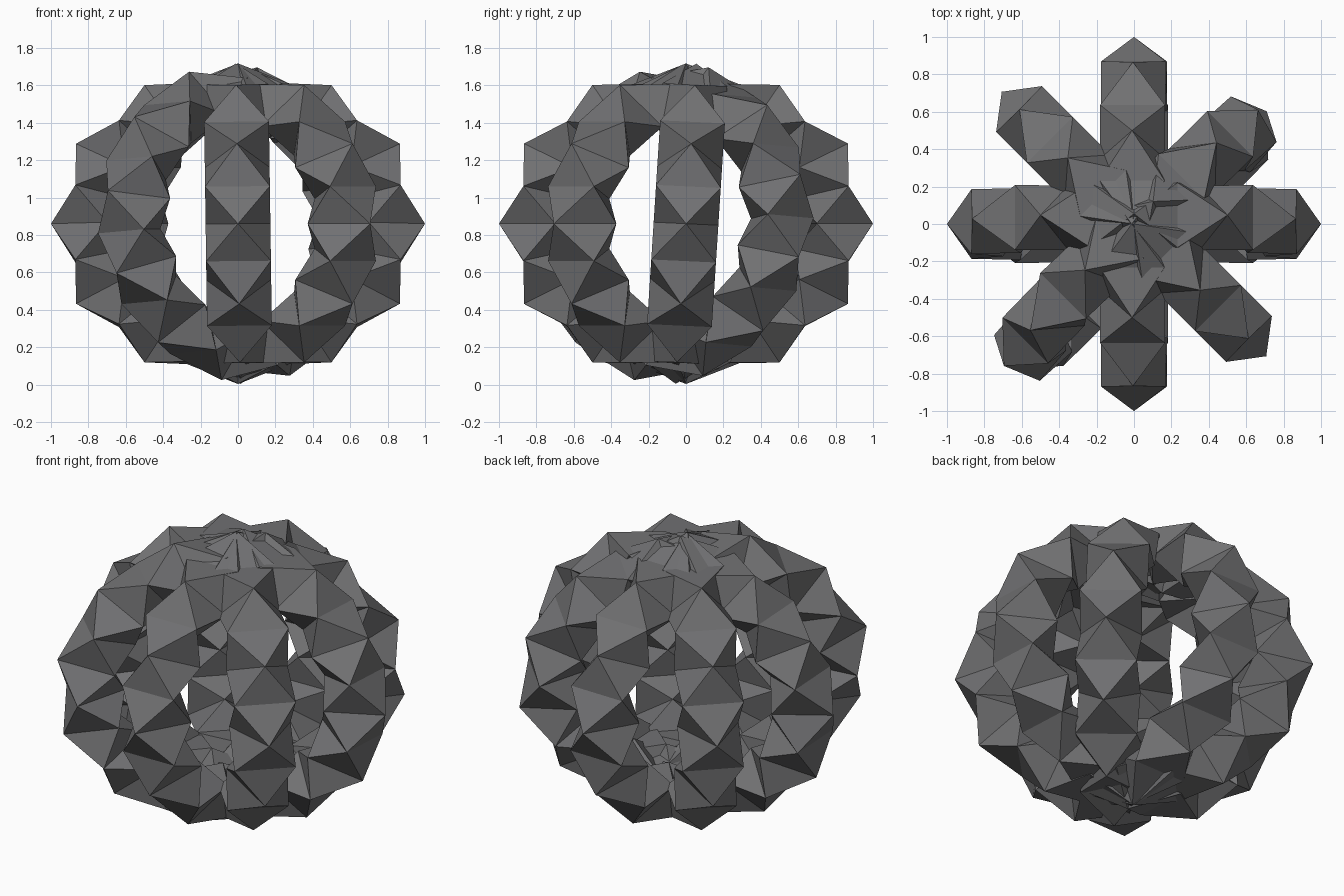
import bpy, bmesh, math
from mathutils import Matrix, Vector

if "Cube" in bpy.data.objects:
    bpy.data.objects.remove(bpy.data.objects["Cube"])

STEPS = 24            # sections around each ring
R, TUBE = 0.8, 0.2    # ring radius and triangular section radius
SQUASH = 0.857        # rings are slightly flattened in height
CENTRE_Z = 0.86

grey = bpy.data.materials.new("dark grey")
grey.diffuse_color = (0.165, 0.165, 0.17, 1)
grey.use_nodes = True
grey.node_tree.nodes["Principled BSDF"].inputs["Base Color"].default_value = grey.diffuse_color


def ring(name, heading, tilt=0.0, spin=0.0, shift=(0, 0)):
    """Upright ring of alternating triangle sections (an antiprism chain)."""
    bm = bmesh.new()
    rows = []
    for i in range(STEPS):
        t = math.tau * i / STEPS + math.radians(spin)
        row = []
        for j in range(3):
            a = math.radians(120 * j + 60 * (i % 2))
            r = R + TUBE * math.cos(a)
            row.append(bm.verts.new((r * math.cos(t), -TUBE * math.sin(a), r * math.sin(t))))
        rows.append(row)
    for i in range(STEPS):
        a, b = rows[i], rows[(i + 1) % STEPS]
        if i % 2:
            a, b = b, a      # a is always the even section
        for j in range(3):
            k = (j + 1) % 3
            bm.faces.new((a[j], a[k], b[j]))
            bm.faces.new((b[j], a[k], b[k]))
    # lean about its own horizontal axis, turn to heading, flatten, place
    m = (Matrix.Translation((shift[0], shift[1], CENTRE_Z))
         @ Matrix.Diagonal((1, 1, SQUASH, 1))
         @ Matrix.Rotation(math.radians(heading), 4, 'Z')
         @ Matrix.Rotation(-tilt, 4, 'X'))
    bm.transform(m)
    bmesh.ops.recalc_face_normals(bm, faces=bm.faces[:])
    me = bpy.data.meshes.new(name)
    bm.to_mesh(me)
    bm.free()
    me.materials.append(grey)
    ob = bpy.data.objects.new(name, me)
    bpy.context.collection.objects.link(ob)


# four rings crossing at the top and bottom
ring("side_to_side_ring", 0, tilt=0.055)
ring("front_to_back_ring", 90, tilt=0.012)
ring("diagonal_ring", -45)
ring("leaning_diagonal_ring", 45, tilt=0.075, spin=-12, shift=(0.007, -0.078))
